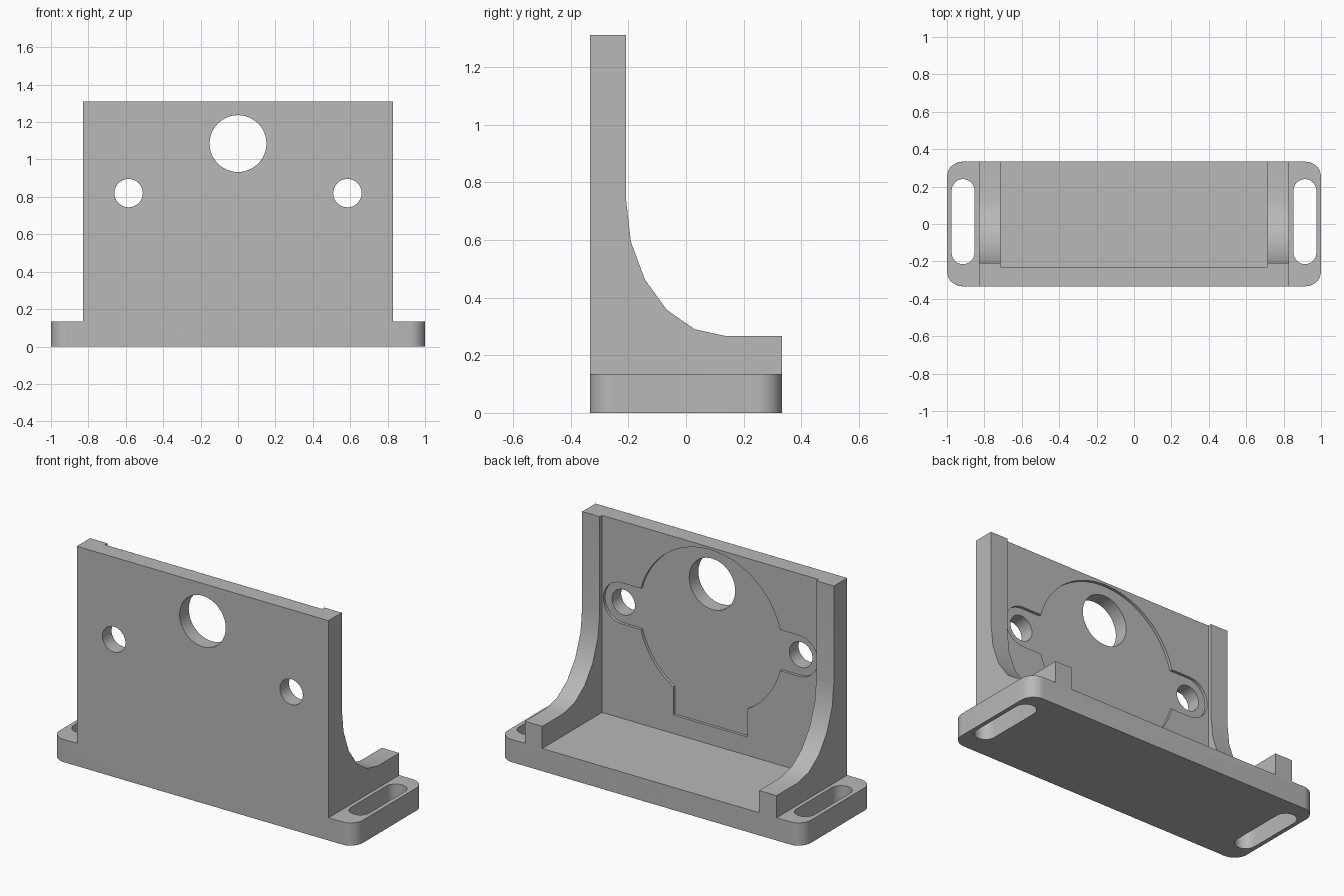
import bpy, bmesh
from math import sin, cos, asin, acos, pi, radians

cube = bpy.data.objects.get("Cube")
if cube:
    bpy.data.objects.remove(cube, do_unlink=True)

grey = bpy.data.materials.new("plain_grey")
grey.use_nodes = True
grey.diffuse_color = (0.48, 0.48, 0.48, 1)
grey.node_tree.nodes["Principled BSDF"].inputs["Base Color"].default_value = (0.48, 0.48, 0.48, 1)

HALF_Y, WALL_X, RIB_X = 0.333, 0.83, 0.715
BASE_Z, RIB_Z, TOP_Z = 0.135, 0.267, 1.31
WALL_BACK, RIB_BACK = -0.23, -0.208


def prism(name, outline, axis, start, end):
    """Extrude a 2D outline along an axis from start to end."""
    place = {"x": lambda u, v: (start, u, v),
             "y": lambda u, v: (u, start, v),
             "z": lambda u, v: (u, v, start)}[axis]
    bm = bmesh.new()
    face = bm.faces.new([bm.verts.new(place(u, v)) for u, v in outline])
    moved = bmesh.ops.extrude_face_region(bm, geom=[face])["geom"]
    shift = [end - start if a == axis else 0 for a in "xyz"]
    bmesh.ops.translate(bm, vec=shift, verts=[g for g in moved if isinstance(g, bmesh.types.BMVert)])
    bmesh.ops.recalc_face_normals(bm, faces=bm.faces)
    mesh = bpy.data.meshes.new(name)
    bm.to_mesh(mesh)
    bm.free()
    mesh.materials.append(grey)
    obj = bpy.data.objects.new(name, mesh)
    bpy.context.collection.objects.link(obj)
    return obj


def arc(cx, cy, r, a0, a1, n):
    return [(cx + r * cos(a0 + (a1 - a0) * i / n), cy + r * sin(a0 + (a1 - a0) * i / n))
            for i in range(n + 1)]


def rect(u0, u1, v0, v1):
    return [(u0, v0), (u1, v0), (u1, v1), (u0, v1)]


def circle(cx, cy, r, n=48):
    return arc(cx, cy, r, 0, 2 * pi, n)[:-1]


def combine(target, tool, operation):
    mod = target.modifiers.new(tool.name, "BOOLEAN")
    mod.operation, mod.solver, mod.object = operation, "EXACT", tool
    bpy.context.view_layer.objects.active = target
    bpy.ops.object.modifier_apply(modifier=mod.name)
    bpy.data.objects.remove(tool, do_unlink=True)


# Base with rounded corners
r = 0.083
corner = [(1 - r, HALF_Y - r), (r - 1, HALF_Y - r), (r - 1, r - HALF_Y), (1 - r, r - HALF_Y)]
outline = []
for i, (cx, cy) in enumerate(corner):
    outline += arc(cx, cy, r, i * pi / 2, (i + 1) * pi / 2, 10)
bracket = prism("bracket", outline, "z", 0, BASE_Z)

# Upright wall
combine(bracket, prism("wall", rect(-WALL_X, WALL_X, 0.05, TOP_Z), "y", -HALF_Y, WALL_BACK), "UNION")

# Side ribs with a concave faceted sweep
sweep_y, sweep_z = 0.135, 0.74
profile = [(-HALF_Y, 0.05), (-HALF_Y, TOP_Z), (RIB_BACK, TOP_Z)]
for i in range(6):
    a = i * pi / 10
    profile.append((sweep_y - (sweep_y - RIB_BACK) * cos(a), sweep_z - (sweep_z - RIB_Z) * sin(a)))
profile += [(HALF_Y, RIB_Z), (HALF_Y, 0.05)]
for side in (-1, 1):
    combine(bracket, prism("rib", profile, "x", side * RIB_X, side * WALL_X), "UNION")

# Shallow pocket: round body, two ears and a square tail
cz, R, ear_x, ear_r, tail_w, tail_z = 0.82, 0.475, 0.585, 0.122, 0.245, 0.245
ear_a = asin(ear_r / R)
half = [(tail_w, tail_z)]
half += arc(0, cz, R, -acos(tail_w / R), -ear_a, 10)
half += arc(ear_x, cz, ear_r, -pi / 2, pi / 2, 16)
half += arc(0, cz, R, ear_a, pi / 2, 20)
pocket = half + [(-x, z) for x, z in reversed(half[:-1])]
combine(bracket, prism("pocket", pocket, "y", WALL_BACK - 0.017, WALL_BACK + 0.015), "DIFFERENCE")

# Through holes in the wall and mounting slots in the base
combine(bracket, prism("shaft_hole", circle(0, 1.085, 0.152), "y", -0.5, 0), "DIFFERENCE")
for side in (-1, 1):
    combine(bracket, prism("screw_hole", circle(side * ear_x, cz, 0.076, 32), "y", -0.5, 0), "DIFFERENCE")
    sx, sr = side * 0.914, 0.061
    slot = arc(sx, 0.24 - sr, sr, 0, pi, 16) + arc(sx, -0.215 + sr, sr, pi, 2 * pi, 16)
    combine(bracket, prism("slot", slot, "z", -0.1, 0.3), "DIFFERENCE")

# Merge coplanar seams and shade the curved parts
bm = bmesh.new()
bm.from_mesh(bracket.data)
bmesh.ops.remove_doubles(bm, verts=bm.verts, dist=0.0001)
bmesh.ops.dissolve_limit(bm, angle_limit=radians(0.5), verts=bm.verts, edges=bm.edges)
bm.to_mesh(bracket.data)
bm.free()
bpy.ops.object.select_all(action="DESELECT")
bracket.select_set(True)
bpy.context.view_layer.objects.active = bracket
bpy.ops.object.shade_smooth_by_angle(angle=radians(30))
